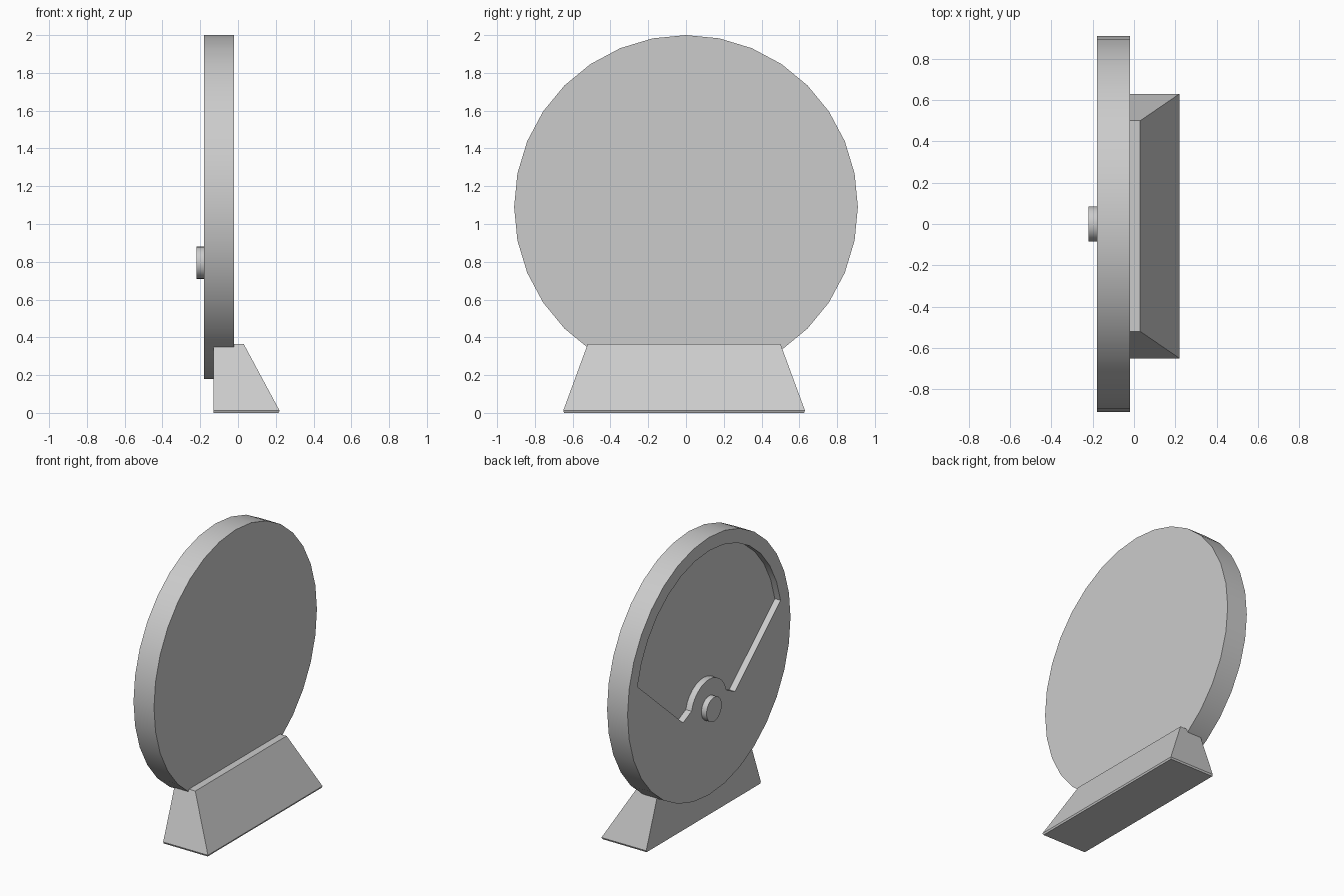
import bpy, bmesh
from math import sin, cos, atan2, hypot, pi

if "Cube" in bpy.data.objects:
    bpy.data.objects.remove(bpy.data.objects["Cube"])


def circle(r, cz, n=32):
    return [(r * sin(2 * pi * i / n), cz + r * cos(2 * pi * i / n)) for i in range(n)]


def loft(name, loops):
    """Closed solid through a list of matching vertex loops."""
    bm = bmesh.new()
    rings = [[bm.verts.new(p) for p in loop] for loop in loops]
    n = len(rings[0])
    for a, b in zip(rings, rings[1:]):
        for i in range(n):
            j = (i + 1) % n
            bm.faces.new((a[i], a[j], b[j], b[i]))
    bm.faces.new(rings[0])
    bm.faces.new(rings[-1])
    bmesh.ops.recalc_face_normals(bm, faces=bm.faces)
    mesh = bpy.data.meshes.new(name)
    bm.to_mesh(mesh)
    bm.free()
    ob = bpy.data.objects.new(name, mesh)
    bpy.context.collection.objects.link(ob)
    return ob


def prism(name, outline, x0, x1):
    """Extrude a (y, z) outline along x."""
    return loft(name, [[(x, y, z) for y, z in outline] for x in (x0, x1)])


def activate(ob):
    bpy.ops.object.select_all(action='DESELECT')
    ob.select_set(True)
    bpy.context.view_layer.objects.active = ob


DISC_Z, KNOB_Z = 1.09, 0.795

# Round dial body
dial = prism("dial_body", circle(0.91, DISC_Z), -0.18, -0.02)

# Recessed window: rim arc above, slanted sides, hub arc below
step = pi / 16
outline = [(0.815 * cos(i * step), DISC_Z + 0.815 * sin(i * step)) for i in range(1, 16)]
outline.append((-0.29, 0.80))
hy, hz = 0.195, 0.845
hr, ha = hypot(hy, hz - KNOB_Z), atan2(hz - KNOB_Z, hy)
for i in range(13):
    a = pi - ha - (pi - 2 * ha) * i / 12
    outline.append((hr * cos(a), KNOB_Z + hr * sin(a)))
outline.append((0.29, 0.80))
cutter = prism("window_cutter", outline, -0.25, -0.135)
cutter.hide_render = True
cut = dial.modifiers.new("window", 'BOOLEAN')
cut.operation, cut.solver, cut.object = 'DIFFERENCE', 'EXACT', cutter
activate(dial)
bpy.ops.object.modifier_apply(modifier=cut.name)
bpy.data.objects.remove(cutter)

# Knob under the window
knob = prism("knob", circle(0.085, KNOB_Z), -0.22, -0.17)

for ob in (dial, knob):
    activate(ob)
    bpy.ops.object.shade_smooth_by_angle(angle=pi / 6)


# Tapered foot with a small bottom chamfer
def rect(x1, half_y, z):
    return [(-0.13, -half_y - 0.01, z), (x1, -half_y - 0.01, z),
            (x1, half_y - 0.01, z), (-0.13, half_y - 0.01, z)]


loft("stand", [rect(0.215, 0.635, 0), rect(0.22, 0.64, 0.012), rect(0.03, 0.51, 0.365)])
